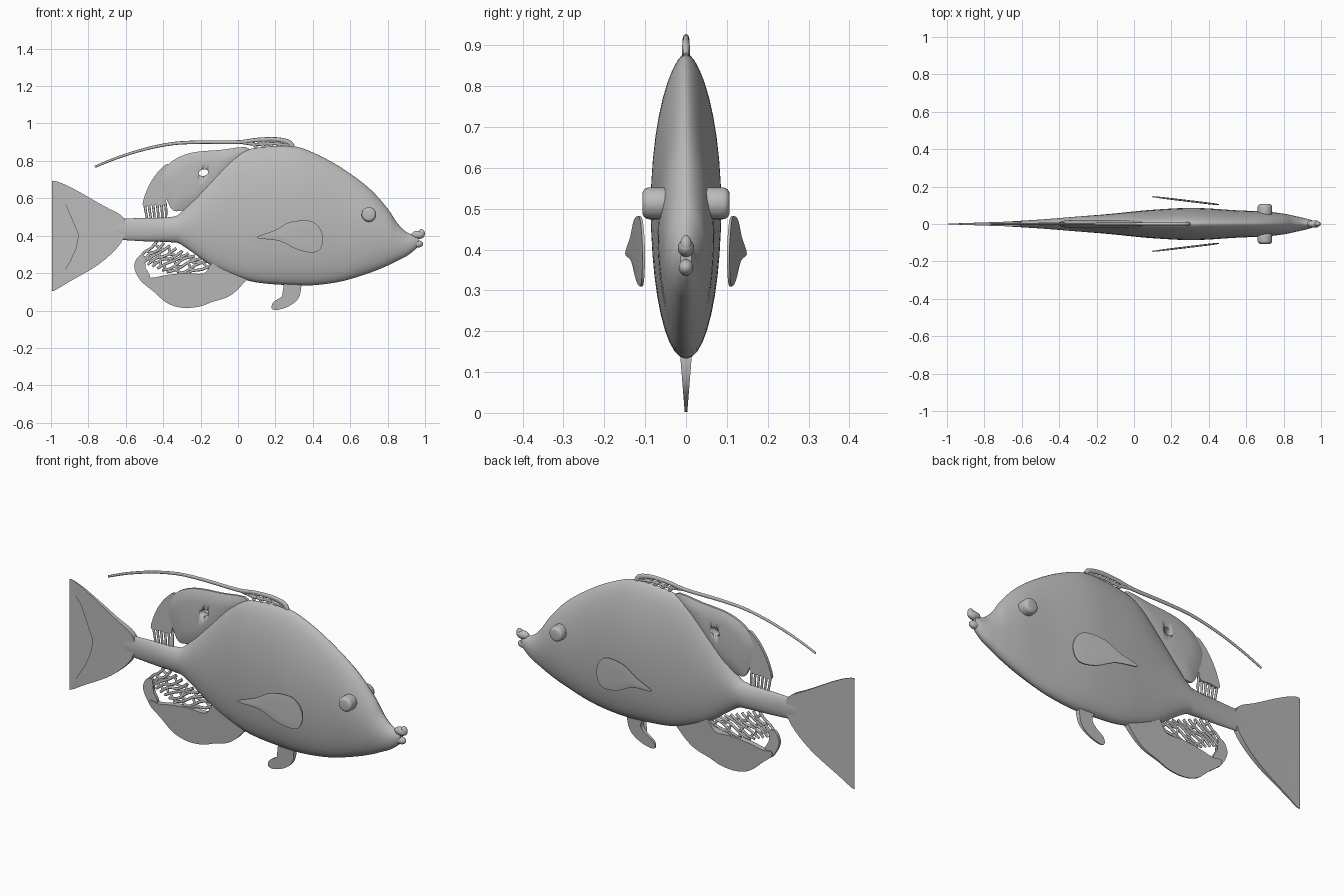
import bpy, bmesh, math, random
from mathutils import Vector

random.seed(4)
cube = bpy.data.objects.get("Cube")
if cube:
    bpy.data.objects.remove(cube, do_unlink=True)

grey = bpy.data.materials.new("plain grey")
grey.use_nodes = True
GREY = (0.5, 0.5, 0.5, 1)
grey.diffuse_color = GREY
grey.node_tree.nodes["Principled BSDF"].inputs["Base Color"].default_value = GREY


def add_object(name, data):
    obj = bpy.data.objects.new(name, data)
    bpy.context.collection.objects.link(obj)
    data.materials.append(grey)
    return obj


def finish(name, bm, angle=50):
    bmesh.ops.recalc_face_normals(bm, faces=bm.faces)
    mesh = bpy.data.meshes.new(name)
    bm.to_mesh(mesh)
    bm.free()
    obj = add_object(name, mesh)
    bpy.ops.object.select_all(action="DESELECT")
    obj.select_set(True)
    bpy.context.view_layer.objects.active = obj
    bpy.ops.object.shade_smooth_by_angle(angle=math.radians(angle))
    return obj


def smooth_points(points, steps=4, closed=False):
    """Pass a rounded line through a few control points."""
    pts = [Vector(p) for p in points]
    n = len(pts)
    pick = (lambda i: pts[i % n]) if closed else (lambda i: pts[max(0, min(n - 1, i))])
    out = []
    for i in range(n if closed else n - 1):
        a, b, c, d = (pick(i + k) for k in (-1, 0, 1, 2))
        for s in range(steps):
            t = s / steps
            out.append(0.5 * (2 * b + (c - a) * t + (2 * a - 5 * b + 4 * c - d) * t * t
                              + (3 * b - a - 3 * c + d) * t ** 3))
    if not closed:
        out.append(pts[-1])
    return out


def fin(name, outline, half, offset=lambda x: 0.0, bulge=0.0):
    """Thin plate in the side plane; half(x, z) is half its thickness."""
    rim = smooth_points(outline, closed=True)
    centre = sum(rim, Vector((0, 0))) / len(rim)
    bm = bmesh.new()

    def ring(side, scale, extra):
        verts = []
        for p in rim:
            x, z = centre + (p - centre) * scale
            verts.append(bm.verts.new((x, offset(x) + side * (half(x, z) + extra), z)))
        return verts

    def bridge(a, b):
        for i in range(len(a)):
            j = (i + 1) % len(a)
            bm.faces.new((a[i], a[j], b[j], b[i]))

    edges = []
    for side in (-1, 1):
        outer = ring(side, 1, 0)
        edges.append(outer)
        if bulge:
            for scale, part in ((0.8, 0.7), (0.5, 1)):
                inner = ring(side, scale, bulge * part)
                bridge(outer, inner)
                outer = inner
        bm.faces.new(outer)
    bridge(*edges)
    bmesh.ops.triangulate(bm, faces=[f for f in bm.faces if len(f.verts) > 4])
    return finish(name, bm)


def strands(name, lines, flat=0.7):
    """Round strands; each line is (points in x and z, start radius, end radius)."""
    curve = bpy.data.curves.new(name, "CURVE")
    curve.dimensions = "3D"
    curve.bevel_depth = 1
    curve.bevel_resolution = 2
    curve.use_fill_caps = True
    for points, start, end in lines:
        pts = smooth_points(points)
        spline = curve.splines.new("POLY")
        spline.points.add(len(pts) - 1)
        spline.use_smooth = True
        for i, (sp, p) in enumerate(zip(spline.points, pts)):
            sp.co = (p.x, 0, p.y, 1)
            sp.radius = start + (end - start) * i / (len(pts) - 1)
    obj = add_object(name, curve)
    obj.scale.y = flat
    return obj


def ball(name, centre, size):
    bm = bmesh.new()
    bmesh.ops.create_uvsphere(bm, u_segments=24, v_segments=14, radius=1)
    for v in bm.verts:
        v.co = Vector(centre) + Vector(a * b for a, b in zip(v.co, size))
    return finish(name, bm, 80)


# Body: stations of x, top, bottom, half width
stations = [
    (-0.66, 0.49, 0.38, 0.014), (-0.5, 0.495, 0.37, 0.024), (-0.36, 0.5, 0.365, 0.035),
    (-0.3, 0.53, 0.35, 0.04), (-0.15, 0.7, 0.245, 0.052), (-0.02, 0.83, 0.185, 0.065),
    (0.1, 0.87, 0.15, 0.076), (0.28, 0.88, 0.135, 0.086), (0.4, 0.845, 0.135, 0.083),
    (0.55, 0.765, 0.155, 0.073), (0.7, 0.655, 0.2, 0.067), (0.8, 0.545, 0.24, 0.055),
    (0.85, 0.47, 0.265, 0.045), (0.9, 0.42, 0.29, 0.034), (0.94, 0.405, 0.32, 0.024),
    (0.965, 0.4, 0.345, 0.014)]
SIDES = 40
bm = bmesh.new()
rings = []
for x, top, low, wide in smooth_points(stations):
    loop = []
    for k in range(SIDES):
        a = math.tau * k / SIDES
        c, s = math.cos(a), math.sin(a)
        y = wide * math.copysign(abs(c) ** (1.2 if s > 0 else 0.95), c)
        loop.append(bm.verts.new((x, y, (top + low) / 2 + s * (top - low) / 2)))
    rings.append(loop)
for a, b in zip(rings, rings[1:]):
    for k in range(SIDES):
        j = (k + 1) % SIDES
        bm.faces.new((a[k], a[j], b[j], b[k]))
bm.faces.new(rings[0])
bm.faces.new(rings[-1])
finish("body", bm, 60)

# Mouth
ball("upper_lip", (0.962, 0, 0.404), (0.036, 0.02, 0.022)).rotation_euler.y = 0
ball("upper_lip_tip", (0.981, 0, 0.412), (0.018, 0.014, 0.023))
ball("lower_lip", (0.96, 0, 0.356), (0.03, 0.018, 0.02))

# Tail
fin("tail_fin", [(-0.6, 0.44), (-0.62, 0.505), (-0.72, 0.56), (-0.85, 0.635), (-0.94, 0.68),
                 (-0.995, 0.69), (-0.96, 0.62), (-0.88, 0.51), (-0.855, 0.41), (-0.875, 0.31),
                 (-0.93, 0.21), (-0.995, 0.105), (-0.9, 0.155), (-0.74, 0.25), (-0.63, 0.355)],
    lambda x, z: 0.002 + 0.035 * max(0, x + 0.98))

# Back fin with a small opening, trailing lobe and its rays
back = fin("back_fin", [(0.06, 0.865), (-0.1, 0.858), (-0.25, 0.843), (-0.35, 0.8),
                        (-0.405, 0.73), (-0.405, 0.66), (-0.375, 0.58), (-0.33, 0.53),
                        (-0.2, 0.58), (-0.05, 0.72)],
           lambda x, z: 0.006, bulge=0.016)
bm = bmesh.new()
bmesh.ops.create_uvsphere(bm, u_segments=12, v_segments=8, radius=1)
for v in bm.verts:
    v.co = (-0.185 + v.co.x * 0.026, v.co.y * 0.2, 0.737 + v.co.z * 0.018 + v.co.x * 0.004)
cutter = finish("opening_cutter", bm)
cutter.hide_render = True
cutter.hide_viewport = True
cut = back.modifiers.new("opening", "BOOLEAN")
cut.operation = "DIFFERENCE"
cut.object = cutter

fin("back_fin_lobe", [(-0.37, 0.78), (-0.42, 0.75), (-0.47, 0.68), (-0.503, 0.6), (-0.505, 0.56),
                      (-0.45, 0.565), (-0.39, 0.57), (-0.38, 0.66)], lambda x, z: 0.008)
strands("back_fin_rays", [([(-0.5 + 0.022 * i, 0.58), (-0.495 + 0.022 * i, 0.54),
                            (-0.485 + 0.02 * i, 0.485)], 0.008, 0.006) for i in range(6)])

# Long filament on the back and its open-work base
strands("back_filament", [
    ([(0.29, 0.875), (0.27, 0.9), (0.2, 0.915), (0.1, 0.912), (0, 0.9), (-0.2, 0.9),
      (-0.35, 0.892), (-0.5, 0.862), (-0.65, 0.815), (-0.765, 0.768)], 0.014, 0.006)])
struts = [([(0.06 + 0.045 * i, 0.908), (0.1 + 0.045 * i, 0.87)], 0.008, 0.008) for i in range(5)]
struts.append(([(0.02, 0.898), (0.1, 0.888), (0.2, 0.892), (0.3, 0.875)], 0.008, 0.008))
strands("filament_base", struts)

# Lower rear fin
fin("lower_fin", [(0.04, 0.19), (0.02, 0.135), (-0.05, 0.075), (-0.14, 0.045), (-0.21, 0.02),
                  (-0.3, 0.015), (-0.38, 0.04), (-0.45, 0.1), (-0.51, 0.15), (-0.51, 0.18),
                  (-0.46, 0.175), (-0.38, 0.19), (-0.28, 0.2), (-0.18, 0.2), (-0.12, 0.26)],
    lambda x, z: 0.003 + 0.07 * max(0, z - 0.02))
fin("lower_fin_edge", [(-0.5, 0.14), (-0.54, 0.19), (-0.555, 0.24), (-0.535, 0.285),
                       (-0.5, 0.29), (-0.5, 0.24), (-0.47, 0.18)], lambda x, z: 0.008)

# Open net of rays between the lower fin and the tail base
COUNT = 10
rays = []
for i in range(COUNT):
    t = i / (COUNT - 1)
    root = Vector((-0.43, 0.375)).lerp(Vector((-0.13, 0.25)), t)
    tip = Vector((-0.53, 0.275)).lerp(Vector((-0.3, 0.185)), t)
    if 0.15 < t < 0.8:
        tip.x -= 0.03
    sway = Vector((0, random.uniform(-0.012, 0.012)))
    rays.append([root, root.lerp(tip, 0.35) + sway, root.lerp(tip, 0.7) - sway, tip])
net = [(ray, 0.008, 0.007) for ray in rays]
for a, b in zip(rays, rays[1:]):
    for k in range(1, 4):
        net.append(([a[k].lerp(a[k - 1], random.random()), b[k].lerp(b[k - 1], 0.4)],
                    0.007, 0.007))
strands("lower_fin_net", net)

# Belly fin
fin("belly_fin", [(0.25, 0.16), (0.33, 0.16), (0.335, 0.1), (0.315, 0.055), (0.27, 0.022),
                  (0.21, 0.003), (0.18, 0.012), (0.19, 0.045), (0.235, 0.075), (0.26, 0.11)],
    lambda x, z: 0.003 + 0.08 * max(0, z))

# Side fins and eyes, one of each per side
side_outline = [(0.1, 0.39), (0.2, 0.43), (0.28, 0.473), (0.38, 0.48), (0.43, 0.45),
                (0.455, 0.39), (0.44, 0.33), (0.4, 0.31), (0.32, 0.325), (0.22, 0.372)]
for label, side in (("left", 1), ("right", -1)):
    fin(label + "_side_fin", side_outline, lambda x, z: 0.003,
        lambda x, s=side: s * (0.104 + 0.12 * (0.45 - x)), bulge=0.002)
    bm = bmesh.new()
    bmesh.ops.create_cone(bm, cap_ends=True, segments=32, radius1=0.039, radius2=0.039, depth=0.07)
    rims = [e for e in bm.edges if len({round(v.co.z, 3) for v in e.verts}) == 1]
    bmesh.ops.bevel(bm, geom=rims, offset=0.017, segments=4, profile=0.5, affect="EDGES")
    for v in bm.verts:
        v.co = (0.7 + v.co.x, side * 0.072 + v.co.z, 0.513 + v.co.y)
    finish(label + "_eye", bm, 60)
